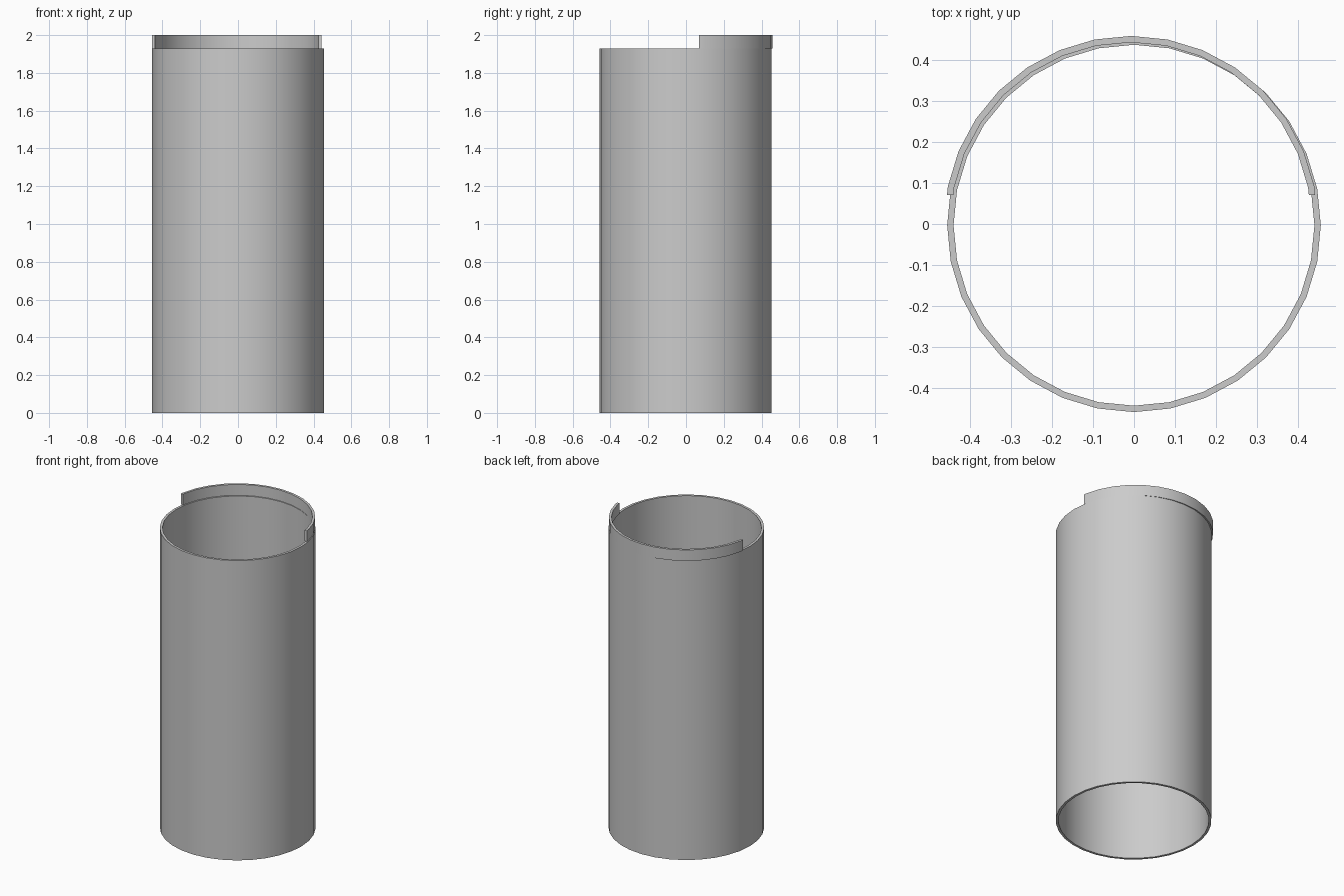
import bpy
import bmesh
import math

if "Cube" in bpy.data.objects:
    bpy.data.objects.remove(bpy.data.objects["Cube"], do_unlink=True)

SIDES = 32
OUTER = 0.4545
INNER = 0.439
BODY_TOP = 1.93
RIM_CUT = 0.07

grey = bpy.data.materials.new("plain grey")
grey.use_nodes = True
colour = (0.6, 0.6, 0.6, 1)
grey.diffuse_color = colour
grey.node_tree.nodes["Principled BSDF"].inputs["Base Color"].default_value = colour


def make_ring(name, centre, z0, z1, cut_y=None):
    """Hollow ring; everything in front of cut_y is removed if given."""
    bm = bmesh.new()
    profile = [(INNER, z0), (OUTER, z0), (OUTER, z1), (INNER, z1)]
    loops = []
    for i in range(SIDES):
        a = 2 * math.pi * i / SIDES
        loops.append([bm.verts.new((centre[0] + r * math.cos(a),
                                    centre[1] + r * math.sin(a), z))
                      for r, z in profile])
    for i in range(SIDES):
        a, b = loops[i], loops[(i + 1) % SIDES]
        for j in range(4):
            k = (j + 1) % 4
            bm.faces.new((a[j], b[j], b[k], a[k]))
    if cut_y is not None:
        bmesh.ops.bisect_plane(bm, geom=bm.verts[:] + bm.edges[:] + bm.faces[:],
                               plane_co=(0, cut_y, 0), plane_no=(0, -1, 0),
                               clear_outer=True)
        bmesh.ops.holes_fill(bm, edges=[e for e in bm.edges if e.is_boundary], sides=4)
    bmesh.ops.recalc_face_normals(bm, faces=bm.faces[:])
    mesh = bpy.data.meshes.new(name)
    bm.to_mesh(mesh)
    bm.free()
    mesh.materials.append(grey)
    obj = bpy.data.objects.new(name, mesh)
    bpy.context.collection.objects.link(obj)
    bpy.ops.object.select_all(action='DESELECT')
    obj.select_set(True)
    bpy.context.view_layer.objects.active = obj
    bpy.ops.object.shade_smooth_by_angle(angle=math.radians(30))
    return obj


# Open tube body
make_ring("tube_body", (0, -0.003), 0, BODY_TOP)

# Slightly offset raised lip around the back half
make_ring("raised_lip", (-0.007, 0.003), BODY_TOP, 2, RIM_CUT)
